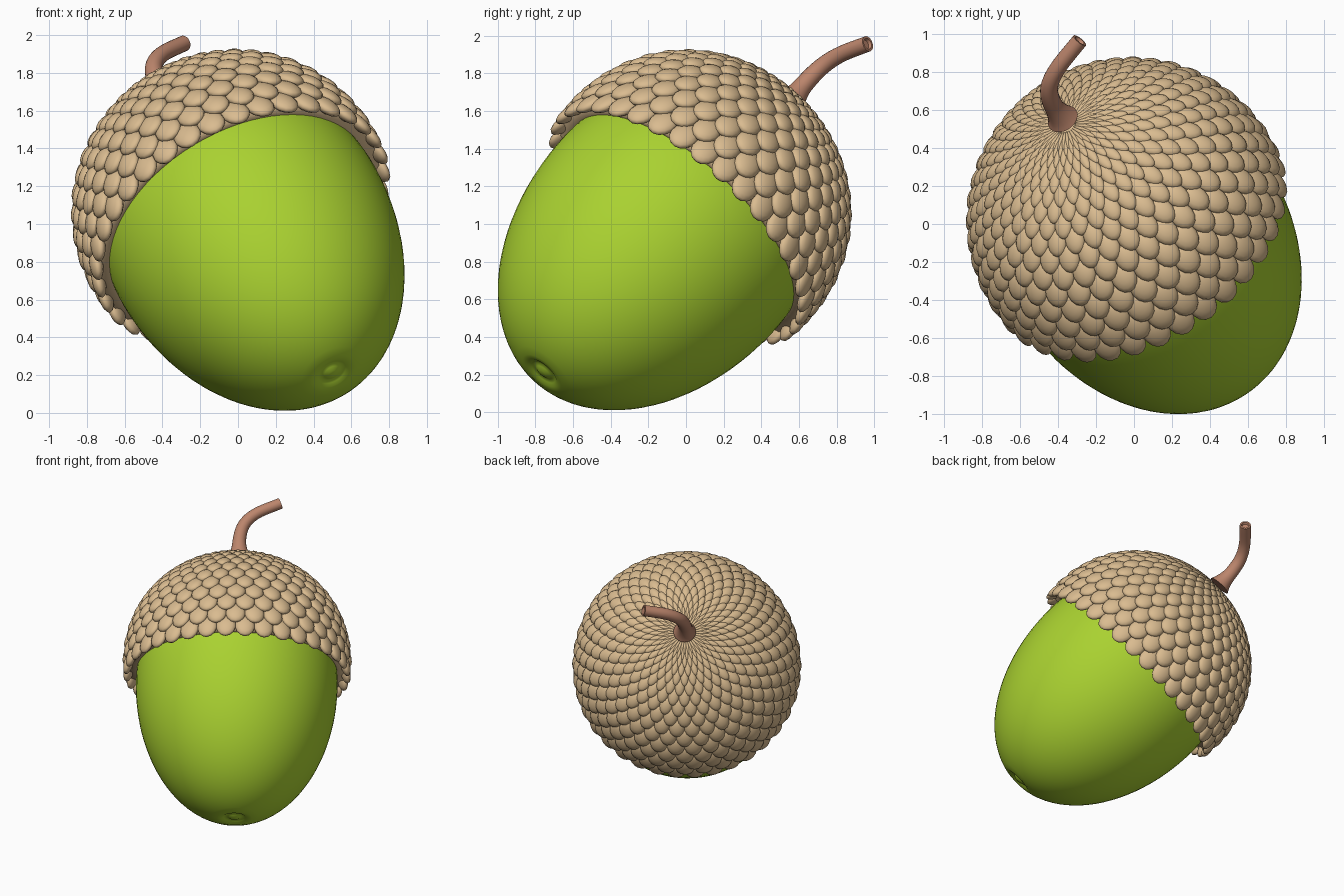
import bpy, bmesh, math
from mathutils import Vector, Matrix

if "Cube" in bpy.data.objects:
    bpy.data.objects.remove(bpy.data.objects["Cube"])

# Acorn axis, from the nut tip to the stem, and the centre of the round cap
AXIS = Vector((-0.41, 0.614, 0.675)).normalized()
CENTRE = Vector((-0.025, 0.025, 1.075))
PLACE = Matrix.Translation(CENTRE) @ AXIS.to_track_quat('Z', 'Y').to_matrix().to_4x4()


def material(name, rgb):
    m = bpy.data.materials.new(name)
    m.diffuse_color = (*rgb, 1)
    m.use_nodes = True
    m.node_tree.nodes["Principled BSDF"].inputs["Base Color"].default_value = m.diffuse_color
    return m


GREEN = material("nut green", (0.40, 0.64, 0.03))
TAN = material("cap tan", (0.70, 0.50, 0.28))
BROWN = material("stem brown", (0.50, 0.235, 0.15))


def add_object(name, me, mat):
    me.materials.append(mat)
    me.polygons.foreach_set("use_smooth", [True] * len(me.polygons))
    ob = bpy.data.objects.new(name, me)
    bpy.context.collection.objects.link(ob)
    return ob


def skin(name, rings, mat, sharp=180):
    """Join rings of points into a closed tube."""
    bm = bmesh.new()
    rings = [[bm.verts.new(p) for p in ring] for ring in rings]
    n = len(rings[0])
    for a, b in zip(rings, rings[1:]):
        for i in range(n):
            j = (i + 1) % n
            bm.faces.new((a[i], a[j], b[j], b[i]))
    bm.faces.new(rings[0])
    bm.faces.new(rings[-1])
    bmesh.ops.recalc_face_normals(bm, faces=bm.faces[:])
    for e in bm.edges:
        e.smooth = e.calc_face_angle(0) < math.radians(sharp)
    me = bpy.data.meshes.new(name)
    bm.to_mesh(me)
    bm.free()
    return add_object(name, me, mat)


def lathe(name, profile, mat, n=72):
    """Turn (radius, height) points about the acorn axis."""
    turn = [2 * math.pi * i / n for i in range(n)]
    skin(name, [[PLACE @ Vector((r * math.cos(a), r * math.sin(a), z)) for a in turn]
                for r, z in profile], mat)


# Nut: egg with a small ringed dimple at the tip
MID, LOW, HIGH, RAD = -0.19, 1.11, 0.88, 0.76
tip = MID - LOW
profile = [(0.004, tip + 0.012), (0.025, tip + 0.014), (0.045, tip + 0.024),
           (0.062, tip + 0.032), (0.08, tip + 0.026), (0.1, tip + 0.017)]
for k in range(49):
    a = math.radians(-80 + 169.5 * k / 48)
    profile.append((RAD * math.cos(a), MID + (LOW if a < 0 else HIGH) * math.sin(a)))
lathe("nut", profile, GREEN)

# Cap shell under the scales
SHELL = 0.815
profile = [(SHELL * math.sin(math.radians(t)), SHELL * math.cos(math.radians(t)))
           for t in [0.4] + list(range(4, 97, 4))]
profile.append((0.74, -0.075))
lathe("cap_shell", profile, TAN)

# One round bead, the pattern for every scale
bm = bmesh.new()
bmesh.ops.create_uvsphere(bm, u_segments=14, v_segments=8, radius=1)
bm.verts.index_update()
bead = [v.co.copy() for v in bm.verts]
bead_faces = [[v.index for v in f.verts] for f in bm.faces]
bm.free()

# Cap scales: staggered rows of overlapping puffy shields
ROWS, COUNT = 16, 36
verts, faces = [], []
for row in range(ROWS):
    f = row / (ROWS - 1)
    theta = math.radians(8 + 85.5 * f ** 1.27)
    width = SHELL * math.sin(theta) * math.pi / COUNT * 1.06
    length = 0.06 + 0.034 * f
    thick = min(0.036, 0.005 + 0.48 * width)
    tilt = math.radians(5 + 13 * f)
    for i in range(COUNT):
        phi = 2 * math.pi * (i + 0.5 * (row % 2)) / COUNT
        c, s = math.cos(phi), math.sin(phi)
        out = Vector((math.sin(theta) * c, math.sin(theta) * s, math.cos(theta)))
        down = Vector((math.cos(theta) * c, math.cos(theta) * s, -math.sin(theta)))
        side = Vector((s, -c, 0))
        d = down * math.cos(tilt) + out * math.sin(tilt)
        n = out * math.cos(tilt) - down * math.sin(tilt)
        m = Matrix((side * width, d * length, n * thick)).transposed().to_4x4()
        m.translation = out * (SHELL + 0.004)
        m = PLACE @ m
        base = len(verts)
        verts += [m @ v for v in bead]
        faces += [[base + k for k in face] for face in bead_faces]
me = bpy.data.meshes.new("cap_scales")
me.from_pydata(verts, [], faces)
add_object("cap_scales", me, TAN)

# Stem: curved tapering twig with a flared foot and a hollow end
pts = [Vector(p) for p in ((-0.34, 0.50, 1.57), (-0.375, 0.553, 1.645), (-0.43, 0.635, 1.75),
                           (-0.445, 0.72, 1.835), (-0.40, 0.82, 1.90), (-0.285, 0.965, 1.957))]
radii = [0.11, 0.085, 0.05, 0.046, 0.043, 0.042]
pts.append(pts[-1] * 2 - pts[-2])
path = []
for i in range(1, len(pts) - 2):
    p0, p1, p2, p3 = pts[i - 1:i + 3]
    for k in range(8):
        t = k / 8
        p = 0.5 * (2 * p1 + (p2 - p0) * t + (2 * p0 - 5 * p1 + 4 * p2 - p3) * t * t
                   + (3 * p1 - p0 - 3 * p2 + p3) * t ** 3)
        ease = 1 - (1 - t) ** 2 if i == 1 else t
        path.append((p, radii[i] + (radii[i + 1] - radii[i]) * ease))
path.append((pts[-2], radii[-1]))
tangents = [(path[min(i + 1, len(path) - 1)][0] - path[max(i - 1, 0)][0]).normalized()
            for i in range(len(path))]
end, last = path[-1][0], tangents[-1]
path += [(end, 0.03), (end - last * 0.015, 0.024)]
tangents += [last, last]
rings = []
for (p, r), t in zip(path, tangents):
    a = t.cross(Vector((1, -0.2, -0.5))).normalized()
    b = t.cross(a)
    rings.append([p + r * (a * math.cos(2 * math.pi * i / 20) + b * math.sin(2 * math.pi * i / 20))
                  for i in range(20)])
skin("stem", rings, BROWN, 40)
